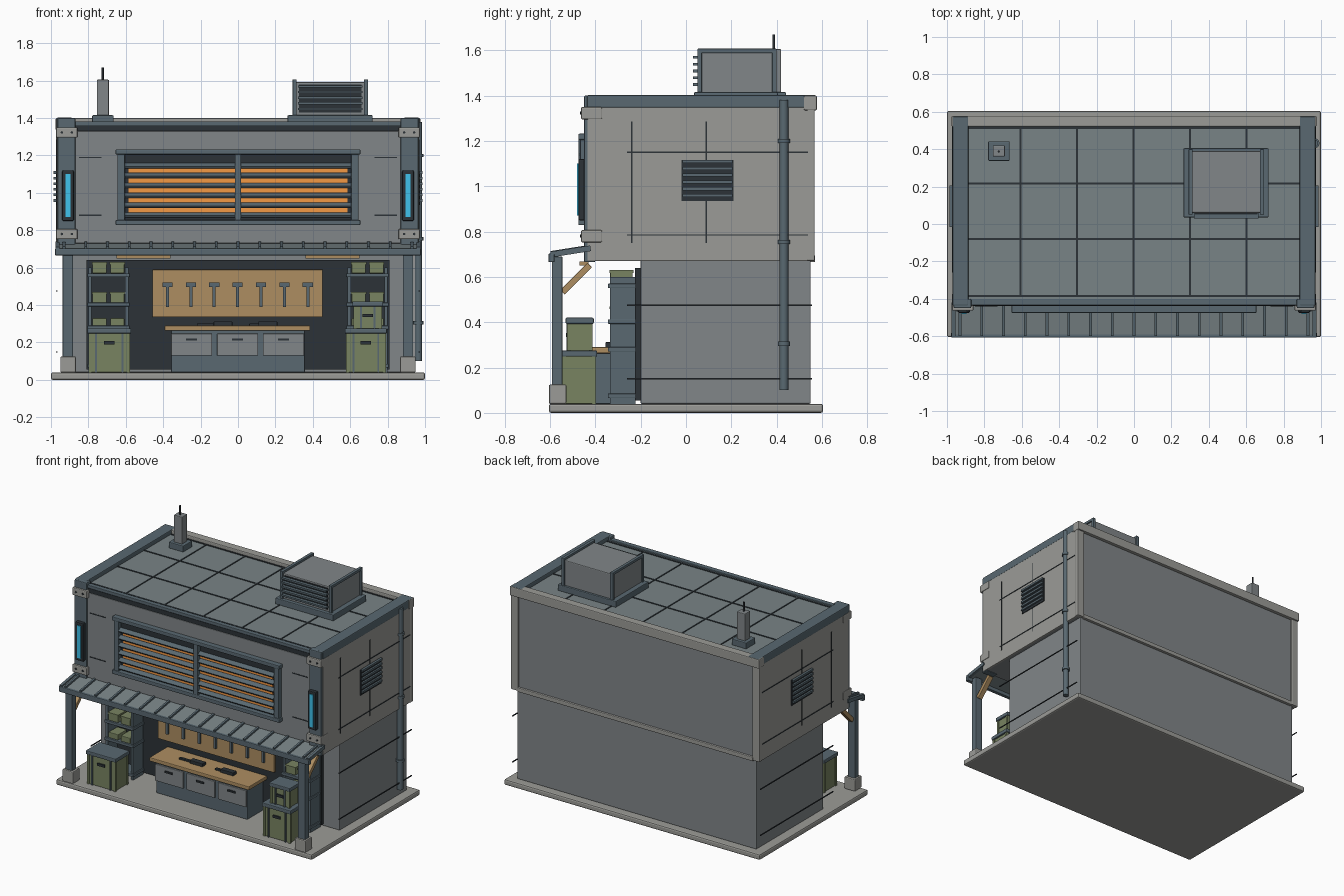
import bpy, bmesh, math
from mathutils import Matrix, Vector

if "Cube" in bpy.data.objects:
    bpy.data.objects.remove(bpy.data.objects["Cube"])


def mat(name, r, g, b):
    m = bpy.data.materials.new(name)
    m.diffuse_color = (r, g, b, 1)
    m.use_nodes = True
    m.node_tree.nodes["Principled BSDF"].inputs["Base Color"].default_value = m.diffuse_color
    return m


WALL = mat("wall_grey", .22, .24, .25)
PALE = mat("pale_panel", .33, .33, .31)
ROOF = mat("roof_grey", .19, .23, .24)
STEEL = mat("blue_steel", .10, .14, .165)
DARK = mat("dark_metal", .025, .032, .038)
WOOD = mat("wood", .42, .27, .12)
GREEN = mat("crate_green", .19, .23, .12)
ORANGE = mat("warm_glow", .9, .32, .06)
CYAN = mat("cyan_glow", .05, .55, .85)


def part(name, material, boxes, mirror=False, bevel=0.0):
    """Boxes as (x0,x1,y0,y1,z0,z1[,tilt about x in degrees]); mirror copies across x=0."""
    bm = bmesh.new()
    for b in boxes:
        for s in ((1, -1) if mirror else (1,)):
            c = Vector((s * (b[0] + b[1]) / 2, (b[2] + b[3]) / 2, (b[4] + b[5]) / 2))
            rot = Matrix.Rotation(math.radians(b[6] if len(b) > 6 else 0), 4, 'X')
            size = Matrix.Diagonal((b[1] - b[0], b[3] - b[2], b[5] - b[4], 1))
            bmesh.ops.create_cube(bm, size=1, matrix=Matrix.Translation(c) @ rot @ size)
    me = bpy.data.meshes.new(name)
    bm.to_mesh(me)
    bm.free()
    me.materials.append(material)
    ob = bpy.data.objects.new(name, me)
    bpy.context.collection.objects.link(ob)
    if bevel:
        mod = ob.modifiers.new("bevel", 'BEVEL')
        mod.width, mod.segments = bevel, 2
    return ob


def cylinders(name, material, items, sides=12):
    """Cylinders as (centre, radius, length, axis)."""
    bm = bmesh.new()
    for c, r, h, axis in items:
        rot = Matrix.Rotation(math.pi / 2, 4, 'X') if axis == 'Y' else Matrix()
        bmesh.ops.create_cone(bm, cap_ends=True, segments=sides, radius1=r, radius2=r,
                              depth=h, matrix=Matrix.Translation(c) @ rot)
    me = bpy.data.meshes.new(name)
    for f in bm.faces:
        f.smooth = len(f.verts) == 4
    for e in bm.edges:
        e.smooth = all(f.smooth for f in e.link_faces)
    bm.to_mesh(me)
    bm.free()
    me.materials.append(material)
    bpy.context.collection.objects.link(bpy.data.objects.new(name, me))


# Base slab and main volumes
part("base_slab", PALE, [(-1, 1, -.605, .605, 0, .04)], bevel=.01)
part("lower_body", WALL, [(-.935, .935, -.2, .55, .04, .68)], bevel=.005)
part("upper_body", WALL, [(-.955, .955, -.43, .555, .67, 1.365)])
part("upper_side_panel", PALE, [(.95, .968, -.435, .56, .67, 1.35)], True, .004)
part("front_panel", WALL, [(-.87, .87, -.438, -.42, .73, 1.33)], bevel=.004)
part("front_shadow_gap", DARK, [(-.87, .87, -.434, -.42, 1.33, 1.36)])
part("front_roof_rim", STEEL, [(-.88, .88, -.435, -.4, 1.36, 1.382)], bevel=.004)

# Side wall seams and louvred vents
part("lower_seams", DARK, [(.966, .972, -.26, .555, z - .003, z + .003) for z in (.15, .475)], True)
part("upper_seams", DARK, [(.965, .971, -.26, .56, z - .003, z + .003) for z in (.785, 1.15)]
     + [(.965, .971, y - .003, y + .003, .75, 1.285) for y in (-.24, .09)], True)
part("side_vent_back", DARK, [(.96, .974, -.02, .21, .935, 1.115)], True)
part("side_vent_slats", STEEL, [(.972, .986, -.015, .205, .952 + .03 * i, .966 + .03 * i)
                               for i in range(6)], True)

# Rear trim
part("rear_top_rail", PALE, [(-.975, .975, .52, .578, 1.335, 1.4)], bevel=.006)
part("rear_corner_posts", PALE, [(.915, .972, .535, .568, .67, 1.35)], True, .006)
part("rear_mid_rail", PALE, [(-.92, .92, .545, .57, .665, .695)], bevel=.005)

# Roof deck with panel seams, side beams
part("roof_deck", ROOF, [(-.89, .89, -.4, .525, 1.36, 1.373)])
part("roof_seams", DARK, [(x - .005, x + .005, -.39, .52, 1.37, 1.376) for x in (-.607, -.305, -.003, .3, .602)]
     + [(-.885, .885, y - .006, y + .006, 1.37, 1.376) for y in (-.385, -.08, .217, .515)])
part("roof_side_beams", STEEL, [(.885, .97, -.437, .575, 1.345, 1.402)], True, .006)

# Front corner columns with brackets, bolts and cyan lights
part("front_columns", STEEL, [(.87, .965, -.45, -.4, .665, 1.4)], True, .006)
part("column_brackets", PALE, [(.858, .972, -.463, -.37, z, z + .055) for z in (.752, 1.295)], True, .006)
cylinders("bracket_bolts", DARK, [(Vector((s * x, -.464, z)), .007, .008, 'Y') for s in (-1, 1)
                                  for x in (.888, .942) for z in (.78, 1.323)], 8)
part("light_housings", DARK, [(.878, .94, -.475, -.44, .85, 1.12)], True, .006)
part("cyan_lights", CYAN, [(.896, .922, -.48, -.465, .87, 1.1)], True)

# Louvred front window
part("window_back", DARK, [(-.62, .62, -.442, -.43, .85, 1.21)])
part("window_frame", STEEL, [(-.655, .655, -.475, -.43, 1.205, 1.232), (-.655, .655, -.475, -.43, .828, .855),
                             (-.645, -.605, -.468, -.43, .85, 1.21), (.605, .645, -.468, -.43, .85, 1.21),
                             (-.017, .017, -.474, -.43, .85, 1.21)], bevel=.005)
part("window_glow", ORANGE, [(-.585, .585, -.448, -.44, z - .012, z + .012) for z in (.908, .96, 1.013, 1.066, 1.12)])
part("window_slats", STEEL, [(-.605, .605, -.472, -.442, z - .006, z + .006, 35)
                             for z in (.882, .934, .986, 1.04, 1.093, 1.145)])
part("front_seams", DARK, [(.73, .85, -.441, -.435, z - .003, z + .003) for z in (.88, 1.19)], True)

# Sloped canopy with ribs and gutter
part("canopy_sheet", ROOF, [(-.97, .97, -.595, -.42, .702, .716, 9)])
part("canopy_ribs", STEEL, [(-.93 + .11625 * i - .007, -.93 + .11625 * i + .007, -.598, -.42, .714, .728, 9)
                            for i in range(17)])
part("canopy_gutter", STEEL, [(-.978, .978, -.607, -.58, .665, .703)], bevel=.005)
part("canopy_end_trim", STEEL, [(.955, .975, -.598, -.42, .7, .725, 9)], True)
part("canopy_lamps", WOOD, [(.36, .65, -.47, -.43, .65, .668)], True)

# Canopy posts, feet and timber braces
part("canopy_posts", STEEL, [(.882, .938, -.592, -.545, .04, .69)], True, .005)
part("post_feet", PALE, [(.867, .95, -.605, -.528, .04, .125)], True, .006)
part("timber_braces", WOOD, [(.892, .928, -.57, -.4, .578, .606, 45)], True, .003)

# Workshop back wall with tool board
part("workshop_back", DARK, [(-.81, .81, -.226, -.195, .055, .64)])
part("tool_board", WOOD, [(-.457, .452, -.245, -.22, .335, .59)], bevel=.004)
tools = [-.377 + .125 * i for i in range(7)]
part("hanging_tools", STEEL, [(x - .008, x + .008, -.257, -.243, .39, .51) for x in tools]
     + [(x - .027, x + .027, -.262, -.243, .497, .522) for x in tools])

# Workbench
part("bench_body", STEEL, [(-.357, .357, -.405, -.23, .04, .265)], bevel=.004)
part("bench_top", WOOD, [(-.392, .386, -.43, -.226, .263, .29)], bevel=.005)
drawers = [-.248, -.002, .243]
part("bench_drawers", WALL, [(x - .11, x + .11, -.417, -.4, .13, .247) for x in drawers], bevel=.004)
part("drawer_handles", DARK, [(x - .03, x + .03, -.425, -.415, .21, .222) for x in drawers])
part("bench_tools", DARK, [(x - .09, x + .03, -.345, -.325, .288, .302) for x in (-.13, .15)]
     + [(x, x + .1, -.355, -.315, .288, .312) for x in (-.13, .11)], bevel=.003)

# Storage shelves and their boxes
part("shelf_uprights", STEEL, [(x, x + .018, -.335, -.222, .04, .6) for x in (.585, .782)], True)
part("shelf_boards", STEEL, [(.578, .805, -.345, -.222, z, z + .02) for z in (.065, .27, .393, .55)], True, .003)
part("shelf_boxes", GREEN, [(x, x + .075, -.335, -.235, z, z + h) for x in (.608, .703)
                            for z, h in ((.29, .04), (.413, .055), (.57, .06))], True, .004)
part("box_lids", GREEN, [(x - .003, x + .078, -.338, -.232, z, z + .012) for x in (.608, .703)
                         for z in (.458, .618)], True)


def crate(name, x0, x1, y0, y1, z0, z1):
    """Lidded crate with corner posts and a front handle."""
    t, cx = .016, (x0 + x1) / 2
    part(name, GREEN, [(x0 + .006, x1 - .006, y0 + .006, y1 - .006, z0, z1 - .02)], bevel=.003)
    part(name + "_corners", GREEN, [(x, x + t, y, y + t, z0, z1 - .02)
                                    for x in (x0, x1 - t) for y in (y0, y1 - t)])
    part(name + "_ribs", STEEL, [(x, x + .01, y0 - .002, y0 + .01, z0, z1 - .02) for x in (x0 + .035, x1 - .045)])
    part(name + "_lid", STEEL, [(x0 - .006, x1 + .006, y0 - .006, y1 + .006, z1 - .027, z1)], bevel=.005)
    part(name + "_handle", DARK, [(cx - .028, cx + .028, y0 - .004, y0 + .01, z1 - .085, z1 - .068)])


crate("left_crate", -.8, -.577, -.545, -.398, .04, .275)
crate("right_crate", .577, .79, -.545, -.398, .04, .275)
crate("small_crate", .618, .77, -.525, -.413, .275, .42)

# Drain pipe on the right wall
cylinders("drain_pipe", STEEL, [(Vector((.965, .432, .74)), .02, 1.28, 'Z')], 12)
cylinders("pipe_clamps", STEEL, [(Vector((.965, .432, z)), .027, .018, 'Z') for z in (.305, .755, 1.2)], 12)

# Rooftop air unit
part("air_unit_base", STEEL, [(.265, .72, .035, .405, 1.37, 1.415)], bevel=.005)
part("air_unit_body", WALL, [(.3, .685, .06, .39, 1.41, 1.592)], bevel=.006)
part("air_unit_trim", STEEL, [(x, x + .022, y, y + .02, 1.41, 1.605) for x in (.292, .673) for y in (.05, .38)]
     + [(x, x + .022, .05, .4, 1.588, 1.607) for x in (.292, .673)], bevel=.003)
part("air_unit_grille", DARK, [(.325, .66, .052, .065, 1.43, 1.58)])
part("air_unit_slats", STEEL, [(.32, .665, .03, .06, z, z + .012) for z in (1.443, 1.473, 1.503, 1.533, 1.563)])

# Rooftop antenna
part("antenna_base", STEEL, [(-.78, -.665, .338, .442, 1.37, 1.415)], bevel=.005)
part("antenna_box", WALL, [(-.755, -.69, .36, .42, 1.41, 1.605)], bevel=.005)
cylinders("antenna_rod", DARK, [(Vector((-.723, .387, 1.635)), .006, .07, 'Z')], 8)
